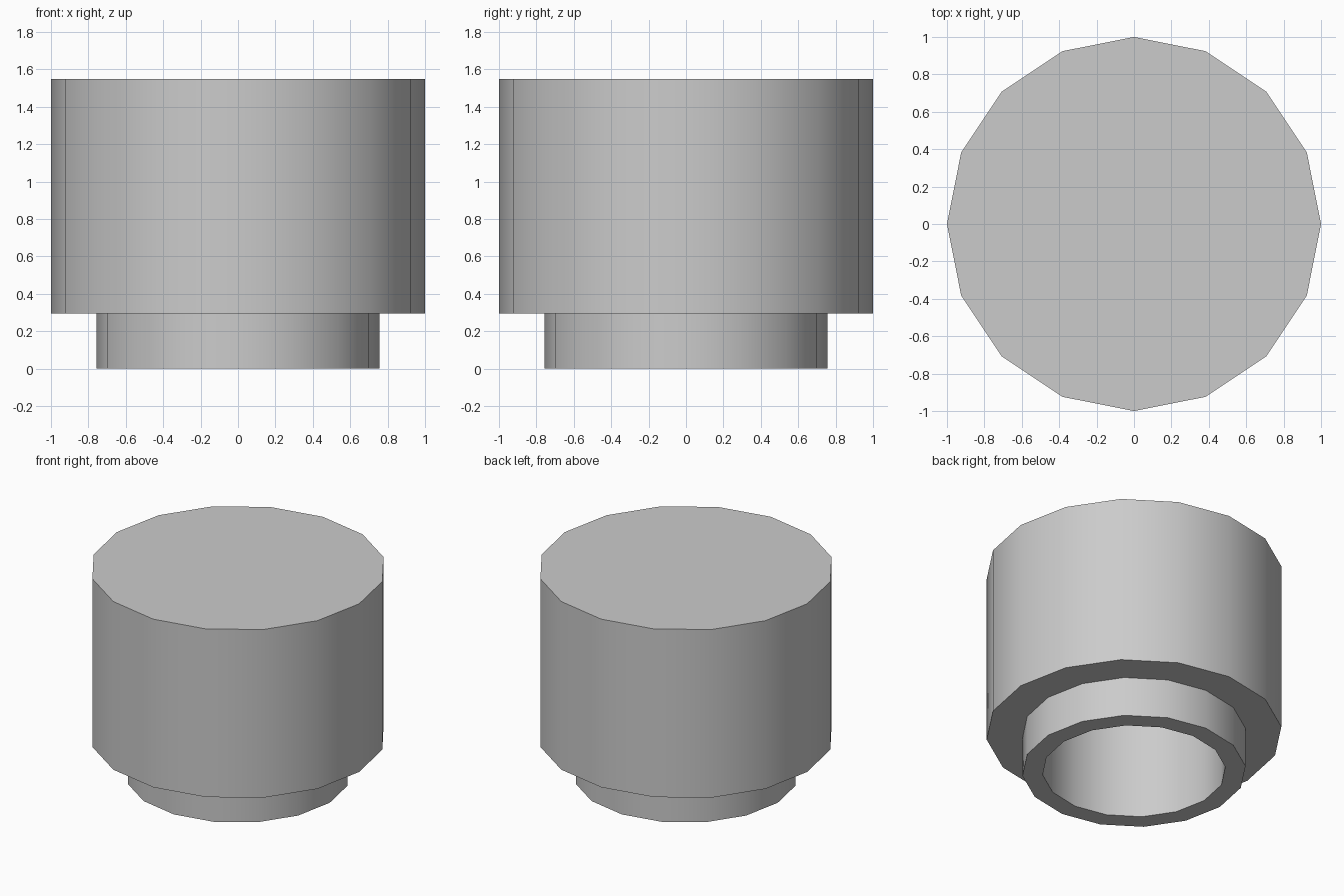
import bpy, bmesh
from math import cos, sin, pi, radians

if "Cube" in bpy.data.objects:
    bpy.data.objects.remove(bpy.data.objects["Cube"])

SIDES = 16


def lathe(name, profile):
    """Spin a (radius, z) profile about z; both ends are closed by flat caps."""
    bm = bmesh.new()
    rings = [[bm.verts.new((r * cos(2 * pi * i / SIDES), r * sin(2 * pi * i / SIDES), z))
              for i in range(SIDES)] for r, z in profile]
    for a, b in zip(rings, rings[1:]):
        for i in range(SIDES):
            j = (i + 1) % SIDES
            bm.faces.new((a[i], a[j], b[j], b[i]))
    bm.faces.new(rings[0])
    bm.faces.new(rings[-1])
    bmesh.ops.recalc_face_normals(bm, faces=bm.faces)
    mesh = bpy.data.meshes.new(name)
    bm.to_mesh(mesh)
    bm.free()
    obj = bpy.data.objects.new(name, mesh)
    bpy.context.collection.objects.link(obj)
    bpy.context.view_layer.objects.active = obj
    obj.select_set(True)
    bpy.ops.object.shade_smooth_by_angle(angle=radians(35))
    obj.select_set(False)
    return obj


# Wide closed cap with a narrower hollow neck underneath, one continuous shell
lathe("capped_neck", [
    (0.62, 1.41),   # ceiling of the bore
    (0.62, 0.0),    # bore mouth
    (0.757, 0.0),   # neck rim
    (0.757, 0.295), # underside of cap, inner edge
    (1.0, 0.295),   # underside of cap, outer edge
    (1.0, 1.55),    # flat top
])
